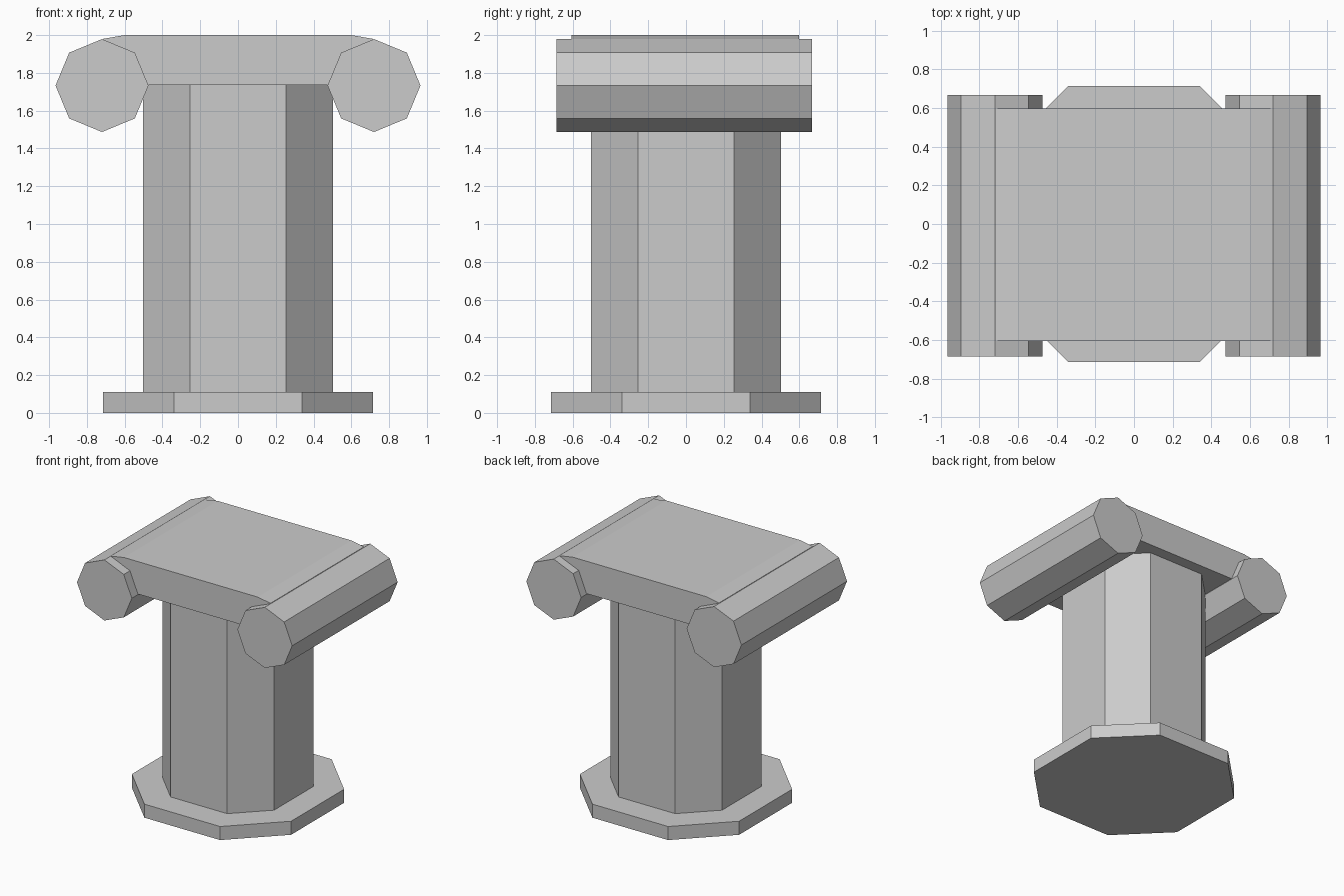
import bpy, bmesh, math
from mathutils import Vector

if "Cube" in bpy.data.objects:
    bpy.data.objects.remove(bpy.data.objects["Cube"])


def prism(name, points, to_3d, start, end):
    """Extrude a closed 2D outline between two positions along an axis."""
    bm = bmesh.new()
    face = bm.faces.new([bm.verts.new(to_3d(a, b, start)) for a, b in points])
    ext = bmesh.ops.extrude_face_region(bm, geom=[face])
    move = to_3d(0, 0, end) - to_3d(0, 0, start)
    verts = [g for g in ext["geom"] if isinstance(g, bmesh.types.BMVert)]
    bmesh.ops.translate(bm, verts=verts, vec=move)
    bmesh.ops.recalc_face_normals(bm, faces=bm.faces)
    mesh = bpy.data.meshes.new(name)
    bm.to_mesh(mesh)
    bm.free()
    obj = bpy.data.objects.new(name, mesh)
    bpy.context.collection.objects.link(obj)
    return obj


def upright(a, b, t):
    return Vector((a, b, t))


def front_to_back(a, b, t):
    return Vector((a, t, b))


def chamfered_square(r, c):
    return [(c, -r), (r, -c), (r, c), (c, r), (-c, r), (-r, c), (-r, -c), (-c, -r)]


# Base plate and shaft
prism("base_plate", chamfered_square(0.715, 0.34), upright, 0.0, 0.11)
prism("column_shaft", chamfered_square(0.502, 0.254), upright, 0.11, 1.737)

# Capital slab with sloping shoulders that run into the scrolls
half = [(0.5, 1.737), (0.71, 1.76), (0.715, 1.98), (0.6, 2.0)]
slab = half + [(-x, z) for x, z in reversed(half)]
prism("capital_slab", slab, front_to_back, -0.605, 0.597)

# Eight-sided scroll on each side
for side, label in ((-1, "left"), (1, "right")):
    ring = [(side * 0.72 + 0.246 * math.cos(i * math.pi / 4),
             1.733 + 0.246 * math.sin(i * math.pi / 4)) for i in range(8)]
    prism(label + "_scroll", ring, front_to_back, -0.685, 0.668)
